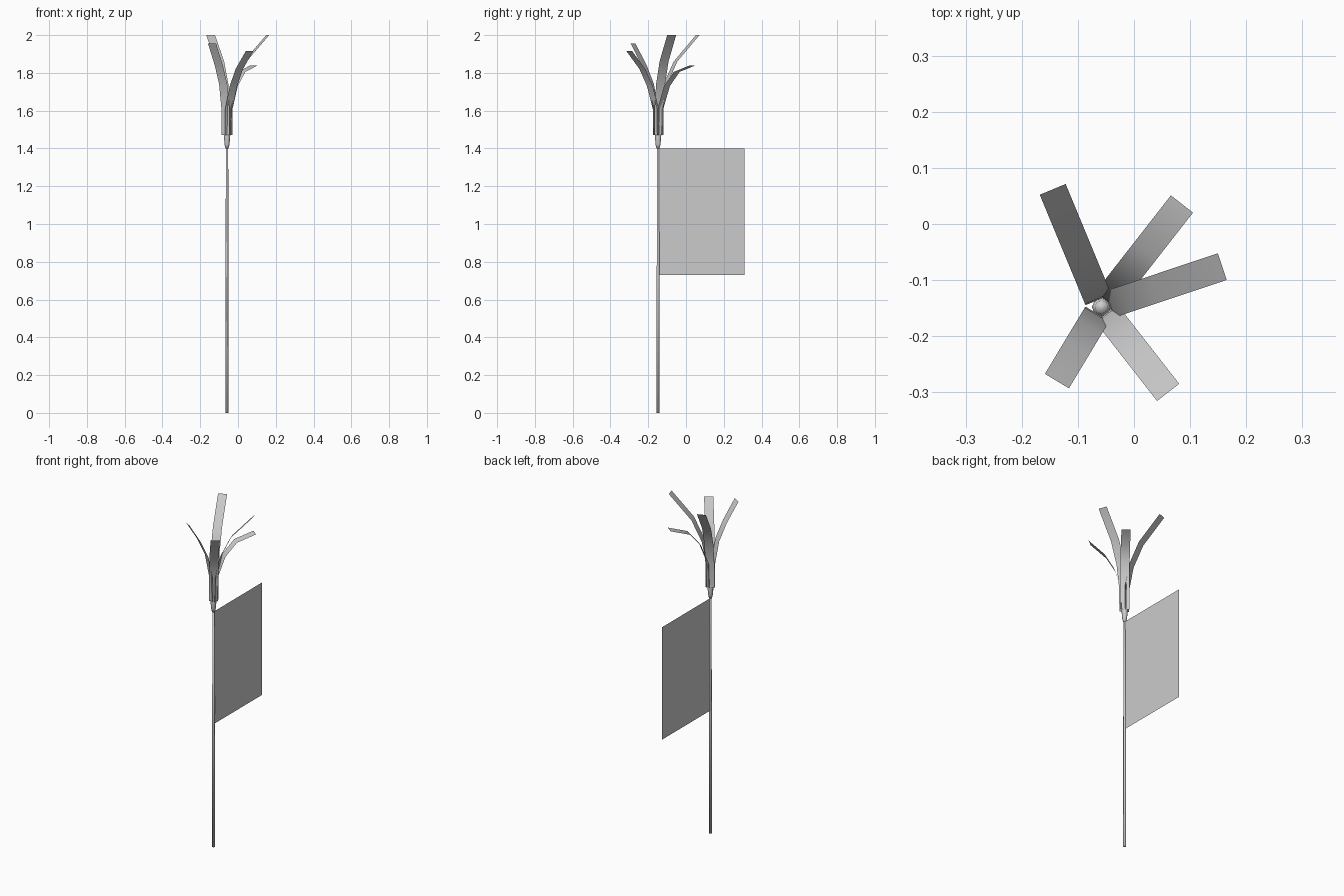
import bpy
import math
from mathutils import Vector

cube = bpy.data.objects.get("Cube")
if cube:
    bpy.data.objects.remove(cube)

AXIS = Vector((-0.058, -0.148, 0))

grey = bpy.data.materials.new("plain_grey")
grey.use_nodes = True
colour = (0.6, 0.6, 0.6, 1)
grey.diffuse_color = colour
grey.node_tree.nodes["Principled BSDF"].inputs["Base Color"].default_value = colour


def make(name, verts, faces, smooth=True):
    mesh = bpy.data.meshes.new(name)
    mesh.from_pydata(verts, [], faces)
    mesh.materials.append(grey)
    mesh.polygons.foreach_set("use_smooth", [smooth] * len(faces))
    obj = bpy.data.objects.new(name, mesh)
    bpy.context.collection.objects.link(obj)
    return obj


def lathe(name, profile, sides):
    """Revolve (radius, height) pairs around the stalk axis, with end caps."""
    verts, faces = [], []
    for r, z in profile:
        for i in range(sides):
            a = math.tau * i / sides
            verts.append(AXIS + Vector((r * math.cos(a), r * math.sin(a), z)))
    for k in range(len(profile) - 1):
        for i in range(sides):
            j = (i + 1) % sides
            faces.append((k * sides + i, k * sides + j,
                          (k + 1) * sides + j, (k + 1) * sides + i))
    top = (len(profile) - 1) * sides
    faces.append(tuple(reversed(range(sides))))
    faces.append(tuple(range(top, top + sides)))
    return make(name, verts, faces)


def leaf(name, angle, path, width=0.05):
    """Flat ribbon that follows (reach, height) pairs in one direction."""
    a = math.radians(angle)
    out = Vector((math.cos(a), math.sin(a), 0))
    side = Vector((-out.y, out.x, 0)) * width / 2
    verts, faces = [], []
    for reach, z in path:
        middle = AXIS + out * reach + Vector((0, 0, z))
        verts += [middle - side, middle + side]
    for k in range(0, len(verts) - 2, 2):
        faces.append((k, k + 1, k + 3, k + 2))
    return make(name, verts, faces)


# Stalk and the small cup that holds the leaves
lathe("stalk", [(0.009, 0), (0.008, 0.75), (0.006, 1.42)], 6)
lathe("leaf_cup", [(0.008, 1.4), (0.013, 1.42), (0.017, 1.47), (0.012, 1.5)], 8)

# Upright panel fixed to the stalk
x, y0, y1 = AXIS.x, AXIS.y, 0.31
make("panel", [(x, y0, 0.73), (x, y1, 0.73), (x, y1, 1.4), (x, y0, 1.4)],
     [(0, 1, 2, 3)], smooth=False)

# Leaves: direction and the bending part of each path
base = [(0.014, 1.47), (0.016, 1.61)]
leaves = {
    "back_right_leaf": (112.5, [(0.042, 1.74), (0.1, 1.86), (0.227, 2.0)]),
    "back_left_leaf": (52, [(0.06, 1.73), (0.125, 1.805), (0.233, 1.84)]),
    "left_leaf": (18.5, [(0.042, 1.74), (0.1, 1.86), (0.227, 2.0)]),
    "front_left_leaf": (-52, [(0.055, 1.73), (0.105, 1.82), (0.193, 1.915)]),
    "front_right_leaf": (-121, [(0.04, 1.74), (0.085, 1.84), (0.154, 1.955)]),
}
for name, (angle, bend) in leaves.items():
    leaf(name, angle, base + bend)
